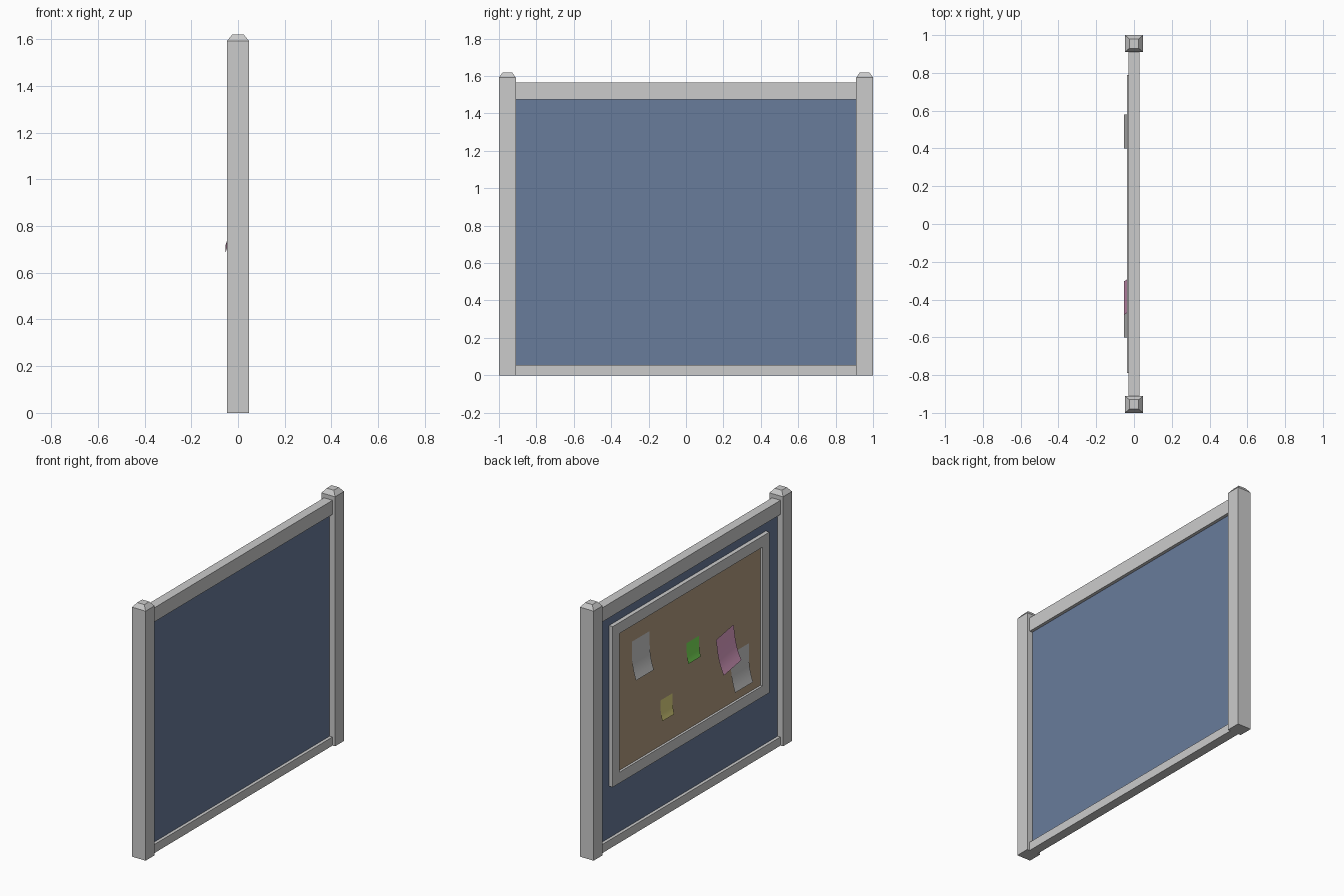
import bpy, bmesh, math
from mathutils import Matrix, Vector

if "Cube" in bpy.data.objects:
    bpy.data.objects.remove(bpy.data.objects["Cube"])


def material(name, rgb):
    m = bpy.data.materials.new(name)
    m.diffuse_color = (*rgb, 1)
    m.use_nodes = True
    m.node_tree.nodes["Principled BSDF"].inputs["Base Color"].default_value = m.diffuse_color
    return m


def finish(name, bm, mat=None, recalc=True):
    if recalc:
        bmesh.ops.recalc_face_normals(bm, faces=bm.faces)
    me = bpy.data.meshes.new(name)
    bm.to_mesh(me)
    bm.free()
    ob = bpy.data.objects.new(name, me)
    bpy.context.collection.objects.link(ob)
    if mat:
        me.materials.append(mat)
    return ob


def box(name, lo, hi, mat=None):
    lo, hi = Vector(lo), Vector(hi)
    bm = bmesh.new()
    bmesh.ops.create_cube(bm, size=1, matrix=Matrix.Translation((lo + hi) / 2)
                          @ Matrix.Diagonal((*(hi - lo), 1)))
    return finish(name, bm, mat)


def post(name, y):
    # square post with a bevelled cap: stacked rectangular sections
    bm = bmesh.new()
    rings = []
    for hx, hy, z in ((.048, .045, 0), (.048, .045, 1.592), (.025, .025, 1.62)):
        rings.append([bm.verts.new((sx * hx, y + sy * hy, z))
                      for sx, sy in ((-1, -1), (1, -1), (1, 1), (-1, 1))])
    for a, b in zip(rings, rings[1:]):
        for i in range(4):
            j = (i + 1) % 4
            bm.faces.new((a[i], a[j], b[j], b[i]))
    bm.faces.new(rings[0])
    bm.faces.new(rings[-1])
    return finish(name, bm)


def picture_frame(name, half_y, z0, z1, width, x_back, x_front):
    # rectangular profile swept round four mitred corners
    bm = bmesh.new()
    rings = []
    for sy, z, sz in ((-1, z0, 1), (1, z0, 1), (1, z1, -1), (-1, z1, -1)):
        rings.append([bm.verts.new((x, sy * (half_y - w), z + sz * w))
                      for x, w in ((x_back, 0), (x_front, 0),
                                   (x_front, width), (x_back, width))])
    for k in range(4):
        a, b = rings[k], rings[(k + 1) % 4]
        for i in range(4):
            j = (i + 1) % 4
            bm.faces.new((a[i], a[j], b[j], b[i]))
    return finish(name, bm)


def paper(name, y, z, w, h, curl, mat=None, x=-.024, angle=0, steps=8):
    # sheet centred on (y, z), its lower end curling away from the board
    bm = bmesh.new()
    c, s = math.cos(angle), math.sin(angle)
    rows = []
    for i in range(steps + 1):
        t = i / steps
        out = curl * max(0, (t - .35) / .65) ** 2
        row = []
        for side in (1, -1):
            dy, dz = side * w / 2, h * (.5 - t)
            row.append(bm.verts.new((x - out, y + c * dy - s * dz, z + s * dy + c * dz)))
        rows.append(row)
    for a, b in zip(rows, rows[1:]):
        bm.faces.new((a[0], b[0], b[1], a[1]))
    for f in bm.faces:
        f.smooth = True
    bm.normal_update()
    if sum(f.normal.x for f in bm.faces) > 0:
        bmesh.ops.reverse_faces(bm, faces=bm.faces)
    return finish(name, bm, mat, recalc=False)


blue = material("blue_fabric", (.14, .2, .33))
cork = material("cork", (.46, .34, .22))
pink = material("pink_paper", (.75, .36, .58))
green = material("green_paper", (.2, .75, .1))
yellow = material("yellow_paper", (.75, .68, .22))

# posts, rails and fabric panel
post("left_post", -.955)
post("right_post", .955)
box("top_rail", (-.03, -.91, 1.475), (.03, .91, 1.565))
box("bottom_rail", (-.03, -.91, 0), (.03, .91, .055))
box("fabric_panel", (-.01, -.91, .055), (.01, .91, 1.475), blue)

# pin board
picture_frame("board_frame", .79, .385, 1.41, .07, -.01, -.036)
box("cork_board", (-.021, -.72, .455), (-.01, .72, 1.34), cork)

# pinned papers
paper("paper_sheet_1", .49, 1.11, .18, .24, .029)
paper("paper_sheet_2", -.51, .65, .18, .24, .029)
paper("pink_sheet", -.372, .818, .18, .24, .026, pink, x=-.028, angle=math.radians(-10))
paper("green_note", -.035, .945, .125, .13, .012, green)
paper("yellow_note", .23, .68, .12, .13, .012, yellow)
